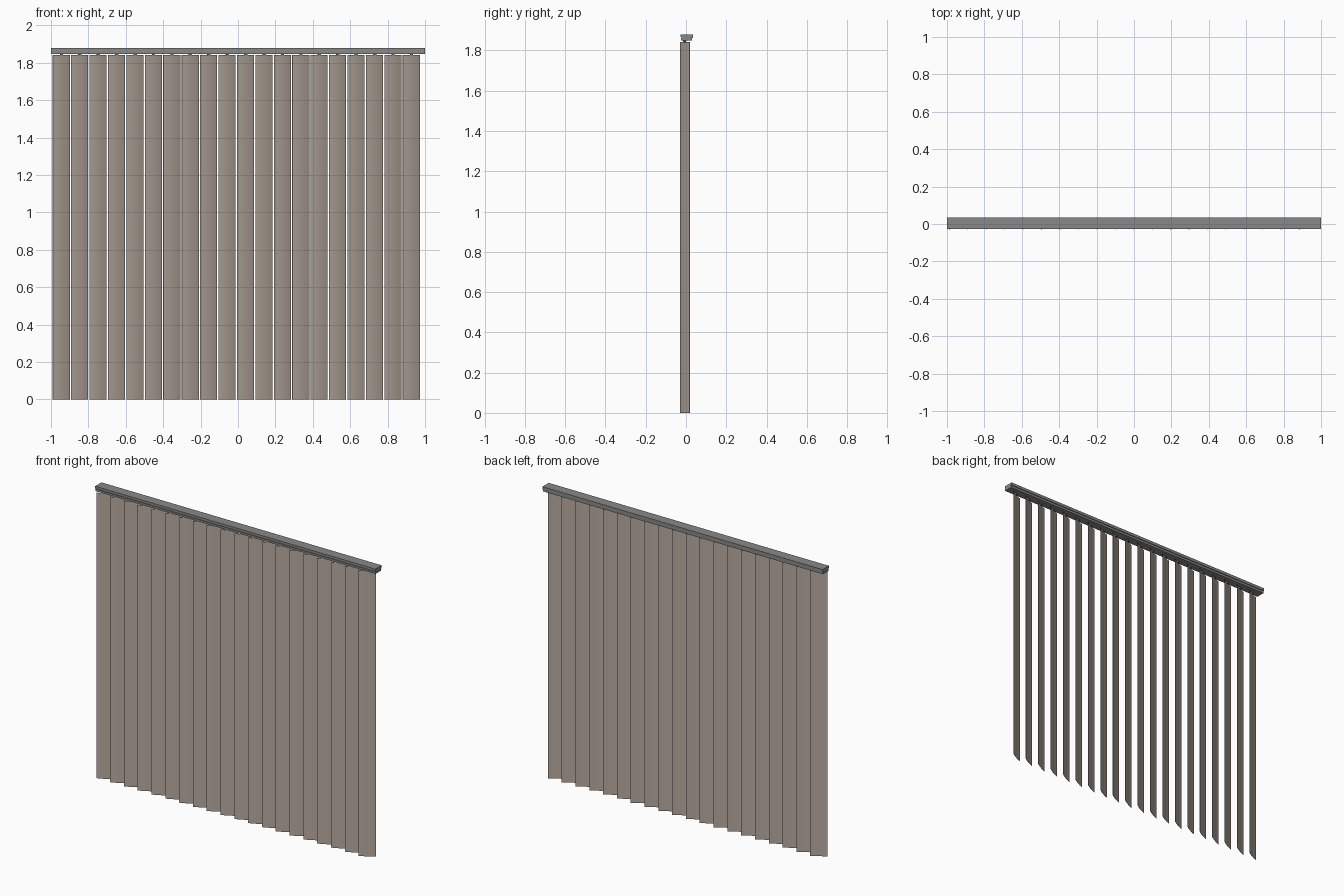
import bpy, bmesh, math
from mathutils import Matrix

cube = bpy.data.objects.get("Cube")
if cube:
    bpy.data.objects.remove(cube)


def material(name, rgb):
    m = bpy.data.materials.new(name)
    m.use_nodes = True
    m.diffuse_color = (*rgb, 1)
    m.node_tree.nodes["Principled BSDF"].inputs["Base Color"].default_value = (*rgb, 1)
    return m


def extrude_outline(name, outline, offset, mat):
    """Solid made by sweeping a closed outline along an offset."""
    bm = bmesh.new()
    face = bm.faces.new([bm.verts.new(p) for p in outline])
    swept = bmesh.ops.extrude_face_region(bm, geom=[face])["geom"]
    bmesh.ops.translate(bm, vec=offset,
                        verts=[v for v in swept if isinstance(v, bmesh.types.BMVert)])
    bmesh.ops.recalc_face_normals(bm, faces=bm.faces)
    mesh = bpy.data.meshes.new(name)
    bm.to_mesh(mesh)
    bm.free()
    mesh.materials.append(mat)
    obj = bpy.data.objects.new(name, mesh)
    bpy.context.collection.objects.link(obj)
    return obj


fabric = material("warm beige fabric", (0.47, 0.40, 0.345))
metal = material("grey metal", (0.25, 0.25, 0.25))

COUNT, PITCH, FIRST_X = 20, 0.0985, -0.944
SLAT_Y, SLAT_TOP, RAIL_BOTTOM = -0.007, 1.842, 1.848
HALF_WIDTH, BULGE, THICK = 0.0515, 0.004, 0.0012
TILT = Matrix.Rotation(math.radians(28), 4, "Z")

# Head rail: wide cap, front slot and narrower lower channel
half = [(-0.028, 1.88), (-0.028, 1.866), (-0.022, 1.866), (-0.022, 1.861),
        (-0.026, 1.861), (-0.026, RAIL_BOTTOM)]
back = [(0.031, RAIL_BOTTOM), (0.031, 1.862), (0.036, 1.862), (0.036, 1.88)]
extrude_outline("head_rail", [(-1, y, z) for y, z in half + back], (2, 0, 0), metal)

# Slat cross-section: shallow arc bowed to the front
steps = [i / 4 - 1 for i in range(9)]
arc = [(t * HALF_WIDTH, -BULGE * (1 - t * t) + BULGE / 2) for t in steps]
section = [(x, y - THICK / 2, 0) for x, y in arc] + [(x, y + THICK / 2, 0) for x, y in reversed(arc)]

# Hook plate joining each slat to the rail
hook = [(sx * 0.008, sy * 0.004, 0) for sx, sy in ((-1, -1), (1, -1), (1, 1), (-1, 1))]

slat = extrude_outline("slat_01", section, (0, 0, SLAT_TOP), fabric)
hanger = extrude_outline("hook_01", hook, (0, 0, 0.014), metal)
bpy.ops.object.select_all(action="DESELECT")
slat.select_set(True)
bpy.context.view_layer.objects.active = slat
bpy.ops.object.shade_smooth_by_angle(angle=math.radians(30))

# Repeat slats and hooks along the rail, all turned alike
for i in range(COUNT):
    for source, z in ((slat, 0), (hanger, SLAT_TOP - 0.004)):
        obj = source
        if i:
            obj = source.copy()
            obj.name = f"{source.name[:-3]}_{i + 1:02d}"
            bpy.context.collection.objects.link(obj)
        obj.matrix_world = Matrix.Translation((FIRST_X + i * PITCH, SLAT_Y, z)) @ TILT
